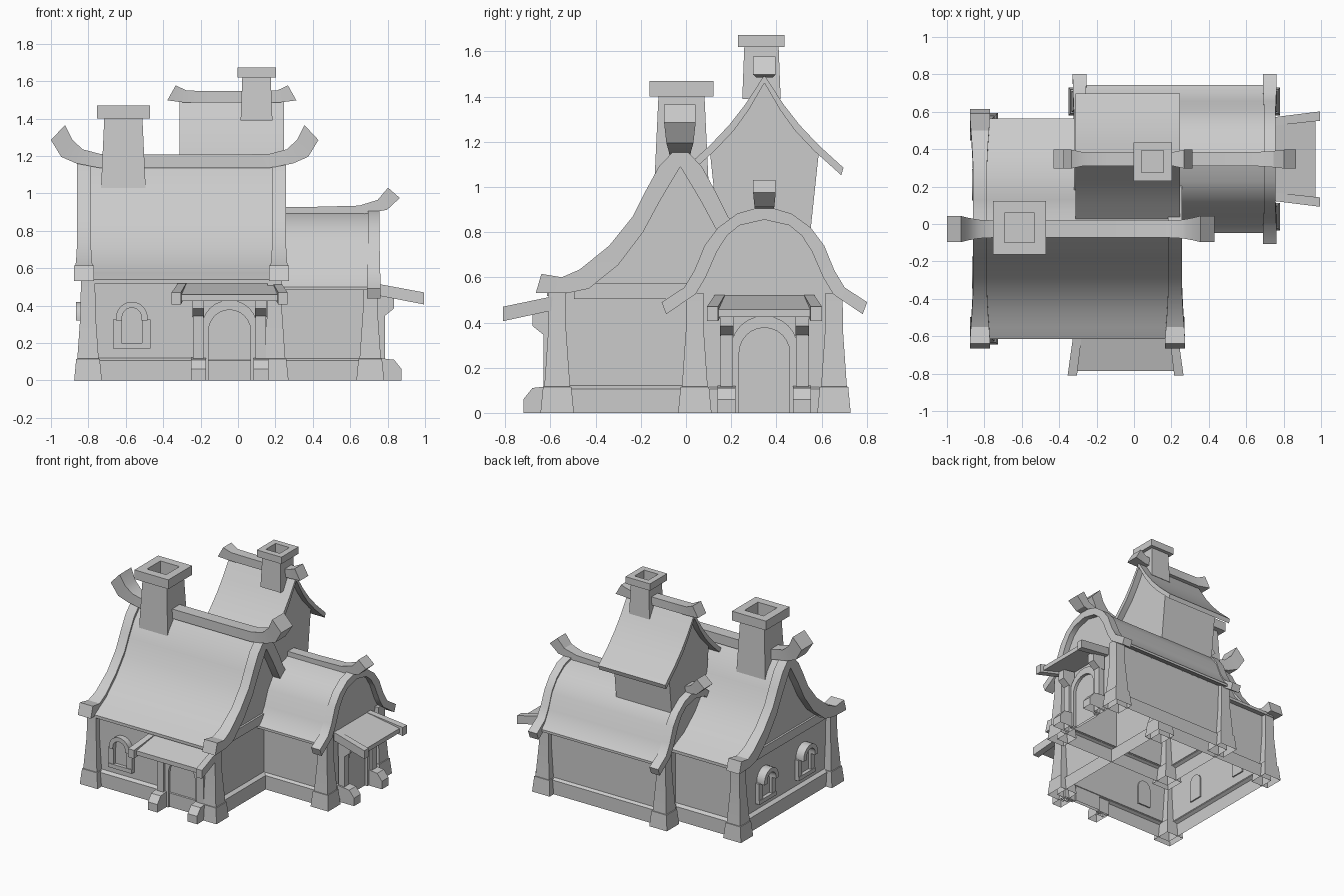
import bpy, bmesh, math
from mathutils import Matrix

cube = bpy.data.objects.get("Cube")
if cube:
    bpy.data.objects.remove(cube, do_unlink=True)

mat = bpy.data.materials.new("plain_grey")
mat.use_nodes = True
GREY = (0.6, 0.6, 0.6, 1)
mat.diffuse_color = GREY
mat.node_tree.nodes["Principled BSDF"].inputs["Base Color"].default_value = GREY


def loft(name, rings, M=None, caps=True, floor=0):
    """Skin equal rings of points; faces lying on the floor height are left open."""
    bm = bmesh.new()
    vs = [[bm.verts.new(p) for p in r] for r in rings]
    n = len(rings[0])
    for a, b in zip(vs, vs[1:]):
        for i in range(n):
            j = (i + 1) % n
            bm.faces.new((a[i], a[j], b[j], b[i]))
    if caps:
        bm.faces.new(vs[0])
        bm.faces.new(vs[-1][::-1])
    bmesh.ops.recalc_face_normals(bm, faces=bm.faces)
    under = [f for f in bm.faces if all(v.co.z < floor + 0.001 for v in f.verts)]
    bmesh.ops.delete(bm, geom=under, context='FACES')
    if M:
        bm.transform(M)
    me = bpy.data.meshes.new(name)
    bm.to_mesh(me)
    bm.free()
    me.materials.append(mat)
    ob = bpy.data.objects.new(name, me)
    bpy.context.collection.objects.link(ob)


def rect(cx, cy, hx, hy, z):
    return [(cx + a * hx, cy + b * hy, z) for a, b in ((-1, -1), (1, -1), (1, 1), (-1, 1))]


def strip(name, outer, inner, x0, x1, yc, flare=0):
    """Roof layer following a half profile, mirrored over the ridge."""
    rings = []
    k = len(outer)
    for s in range(1 - k, k):
        i, sg = abs(s), (-1 if s < 0 else 1)
        f = flare * max(0, i - k + 4) / 3
        (do, zo), (di, zi) = outer[i], inner[i]
        rings.append([(x0 - f, yc + sg * do, zo), (x1 + f, yc + sg * do, zo),
                      (x1 + f, yc + sg * di, zi), (x0 - f, yc + sg * di, zi)])
    loft(name, rings)


def house(name, half, x0, x1, yc):
    prof = [(-d, z) for d, z in half] + [(d, z) for d, z in half[-2::-1]]
    loft(name, [[(x, yc + d, z) for d, z in prof] for x in (x0, x1)], floor=half[0][1])


def ridge(name, top, bottom, widths, xc, yc):
    """Ridge beam with upturned ends."""
    rings = []
    for sg in (-1, 1):
        part = [[(xc + sg * t[0], yc - w, t[1]), (xc + sg * t[0], yc + w, t[1]),
                 (xc + sg * b[0], yc + w, b[1]), (xc + sg * b[0], yc - w, b[1])]
                for t, b, w in zip(top, bottom, widths)]
        rings += part[::-1] if sg < 0 else part
    loft(name, rings)


def roofed(name, outer, inner, end, drop, x0, x1, yc, rim, flare):
    """Roof slab between two raised gable rims."""
    (d, zo, zi) = end
    slab = [(a, z - drop) for a, z in outer[:-1]] + [(d, zo)]
    strip(name + "_roof", slab, inner[:-1] + [(d, zi)], x0 + 0.03, x1 - 0.03, yc)
    strip(name + "_rim_a", outer, inner, x0, x0 + rim, yc, flare)
    strip(name + "_rim_b", outer, inner, x1 - rim, x1, yc, flare)


def footing(name, x0, x1, y0, y1, top):
    """Hollow plinth and four tapered corner posts."""
    cx, cy, hx, hy = (x0 + x1) / 2, (y0 + y1) / 2, (x1 - x0) / 2, (y1 - y0) / 2
    loft(name + "_plinth", [rect(cx, cy, hx + e, hy + e, z) for e, z in
                            ((0.025, 0), (0.025, 0.105), (-0.004, 0.122))], caps=False)
    for x in (x0, x1):
        for y in (y0, y1):
            loft(name + "_corner_post", [rect(x, y, h, h, z) for h, z in
                 ((0.074, 0), (0.063, 0.115), (0.057, 0.116), (0.04, 0.36), (0.038, top))])


def chimney(name, cx, cy, base, shaft, cap, hole, z0, z1, z2):
    loft(name, [rect(cx, cy, h, h, z) for h, z in
                ((base, z0), (shaft, z1), (cap, z1), (cap, z2), (hole, z2), (hole, z1 - 0.03))])


# Parts fixed to a wall: local x runs across, -y points out
def facing(x, y, deg):
    return Matrix.Translation((x, y, 0)) @ Matrix.Rotation(math.radians(deg), 4, 'Z')


def prism(name, prof, u, hw, M):
    loft(name, [[(x, -d, z) for d, z in prof] for x in (u - hw, u + hw)], M)


def box(name, u, hw, d, z0, z1, M):
    prism(name, [(0, z0), (d, z0), (d, z1), (0, z1)], u, hw, M)


def arch(half, z0, top, n=12):
    arc = [(half * math.cos(math.pi * i / n), top - half + half * math.sin(math.pi * i / n))
           for i in range(n + 1)]
    return [(half, z0)] + arc + [(-half, z0)]


def arch_band(name, hi, ho, z0, ti, to, d, M):
    loft(name, [[(o[0], 0, o[1]), (o[0], -d, o[1]), (i[0], -d, i[1]), (i[0], 0, i[1])]
                for o, i in zip(arch(ho, z0, to), arch(hi, z0, ti))], M)


def arch_panel(name, h, z0, top, d, M):
    loft(name, [[(x, y, z) for x, z in arch(h, z0, top)] for y in (0.01, -d)], M)


def porch(name, M, h, reach):
    arch_panel(name + "_door", 0.112, 0, 0.377, 0.008, M)
    arch_band(name + "_door_frame", 0.112, 0.15, 0, 0.377, 0.43, 0.03, M)
    for s in (-1, 1):
        u = s * 0.167
        box(name + "_post", u, 0.028, 0.05, 0, 0.46, M)
        prism(name + "_post_foot", [(0, 0), (0.14, 0), (0.14, 0.06), (0.1, 0.11), (0, 0.122)], u, 0.04, M)
        prism(name + "_bracket", [(0, 0.34), (0.05, 0.345), (0.1, 0.385), (0.1, 0.455), (0, 0.47)],
              u, 0.03, M)
        # Flared side board
        loft(name + "_side_board",
             [[(s * (h + a), -d, z0), (s * (h + b), -d, z0), (s * (h + b), -d, z1), (s * (h + a), -d, z1)]
              for a, b, d, z0, z1 in ((-0.03, 0.015, -0.02, 0.46, 0.522), (0, 0.05, reach, 0.406, 0.47))], M)
    loft(name + "_canopy", [[(-w, -d, z0), (w, -d, z0), (w, -d, z1), (-w, -d, z1)]
         for w, d, z0, z1 in ((h, -0.02, 0.485, 0.52), (h + 0.02, reach - 0.025, 0.425, 0.458))], M)


def window(M, depth):
    arch_panel("window_pane", 0.055, 0.19, 0.39, 0.008, M)
    box("window_sill", 0, 0.1, 0.035, 0.17, 0.2, M)
    for s in (-1, 1):
        box("window_jamb", s * 0.077, 0.023, 0.03, 0.19, 0.325, M)
    arch_band("window_hood", 0.052, 0.085, 0.32, 0.388, 0.42, depth, M)


# Main house
MY = -0.025
main_out = [(0, 1.19), (0.095, 1.09), (0.155, 0.98), (0.21, 0.87), (0.315, 0.74),
            (0.445, 0.635), (0.525, 0.6), (0.615, 0.615)]
main_in = [(0, 1.09), (0.06, 0.99), (0.095, 0.93), (0.165, 0.8), (0.275, 0.655),
           (0.405, 0.55), (0.5, 0.53), (0.64, 0.53)]
house("main_walls", [(0.545, 0.115), (0.545, 0.525)] + main_in[5::-1], -0.8, 0.195, MY)
roofed("main", main_out, main_in, (0.59, 0.54, 0.518), 0.025, -0.86, 0.256, MY, 0.073, 0.018)
footing("main", -0.802, 0.196, MY - 0.545, MY + 0.545, 0.54)
for x, deg in ((-0.8, -90), (0.195, 90)):
    box("main_gable_beam", 0, 0.47, 0.015, 0.505, 0.572, facing(x, MY, deg))
ridge("main_ridge", [(0.2, 1.207), (0.45, 1.21), (0.545, 1.235), (0.6, 1.285), (0.64, 1.365)],
      [(0.2, 1.135), (0.45, 1.135), (0.58, 1.16), (0.66, 1.195), (0.715, 1.285)],
      [0.045, 0.045, 0.05, 0.06, 0.07], -0.285, -0.027)
chimney("main_chimney", -0.613, -0.02, 0.123, 0.102, 0.142, 0.08, 0.95, 1.4, 1.47)

# Side wing
WY = 0.347
wing_out = [(0, 0.917), (0.12, 0.882), (0.205, 0.82), (0.265, 0.74), (0.31, 0.63),
            (0.355, 0.555), (0.455, 0.49)]
wing_in = [(0, 0.855), (0.11, 0.83), (0.165, 0.785), (0.21, 0.715), (0.26, 0.6),
           (0.305, 0.525), (0.435, 0.437)]
house("wing_walls", [(0.312, 0.115), (0.312, 0.515)] + wing_in[5::-1], -0.276, 0.715, WY)
roofed("wing", wing_out, wing_in, (0.395, 0.5, 0.482), 0.015, -0.322, 0.757, WY, 0.062, 0.006)
footing("wing", -0.276, 0.707, WY - 0.308, WY + 0.308, 0.53)
ridge("wing_ridge", [(0.2, 0.928), (0.43, 0.934), (0.53, 0.965), (0.585, 1.03)],
      [(0.2, 0.885), (0.43, 0.885), (0.58, 0.912), (0.648, 0.975)],
      [0.037, 0.037, 0.044, 0.05], 0.217, WY)

# Upper tower
tower_out = [(0, 1.495), (0.085, 1.365), (0.155, 1.275), (0.24, 1.185), (0.35, 1.085)]
tower_in = [(0, 1.46), (0.07, 1.34), (0.135, 1.25), (0.22, 1.16), (0.34, 1.052)]
house("tower_walls", [(0.195, 0.72), (0.24, 1.145)] + tower_in[2::-1], -0.265, 0.2, WY)
strip("tower_roof", tower_out, tower_in, -0.314, 0.247, WY)
ridge("tower_ridge", [(0.1, 1.547), (0.24, 1.549), (0.3, 1.577)],
      [(0.1, 1.485), (0.25, 1.485), (0.345, 1.497)], [0.037, 0.037, 0.05], -0.033, WY)
chimney("tower_chimney", 0.099, 0.334, 0.085, 0.076, 0.103, 0.058, 1.39, 1.62, 1.672)

# Doors and windows
porch("front_porch", facing(-0.045, -0.58, 0), 0.26, 0.23)
porch("side_porch", facing(0.735, WY, 90), 0.205, 0.26)
window(facing(-0.568, MY - 0.545, 0), 0.045)
for y in (-0.235, 0.235):
    window(facing(-0.8, MY + y, -90), 0.065)

# Smooth curved surfaces, crisp edges
bpy.ops.object.select_all(action='DESELECT')
for ob in bpy.context.collection.objects:
    if ob.type == 'MESH':
        ob.select_set(True)
        bpy.context.view_layer.objects.active = ob
bpy.ops.object.shade_smooth_by_angle(angle=math.radians(32))
